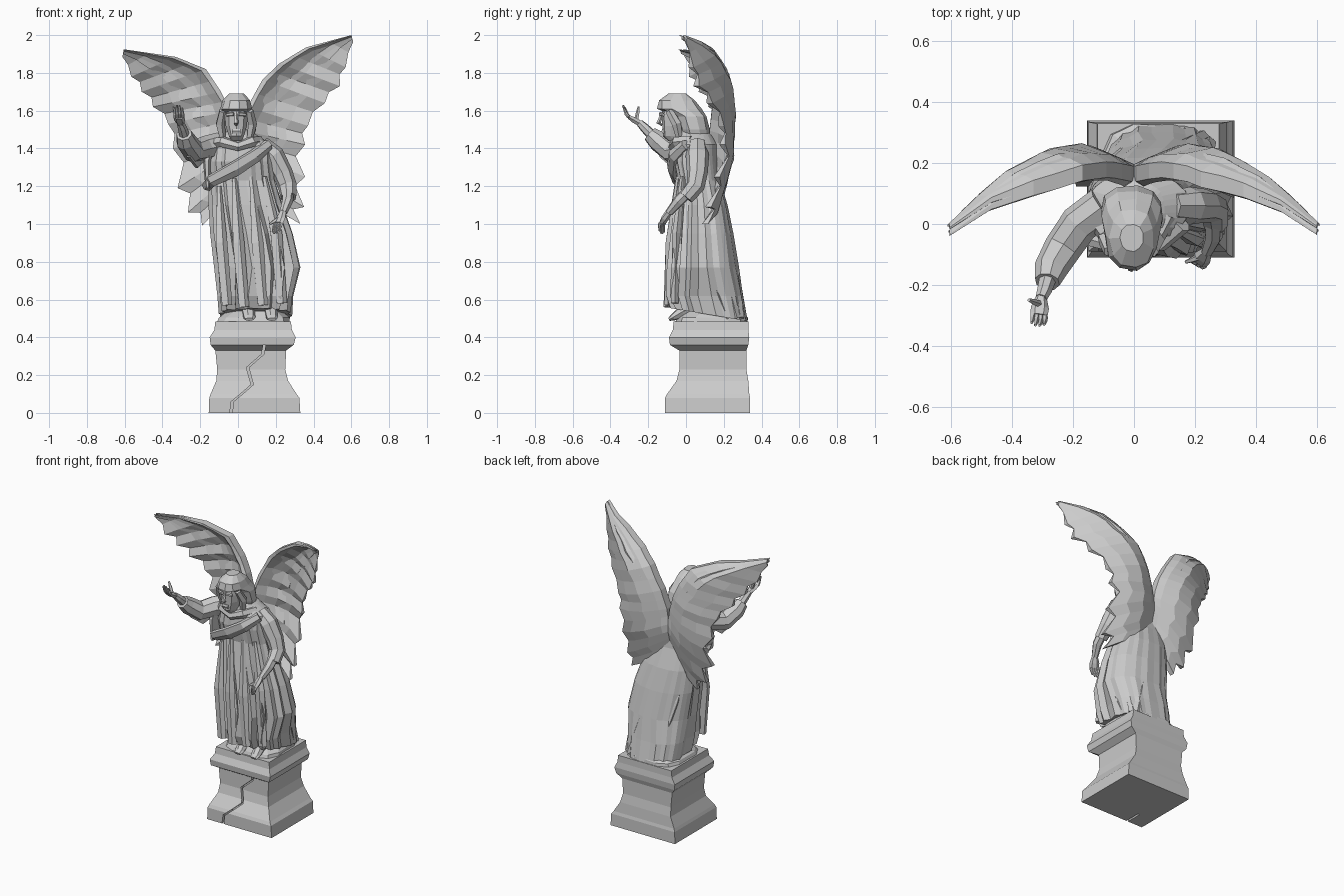
import bpy, bmesh, math, random
from mathutils import Vector

random.seed(4)


def loft(name, rings, caps=True):
    """Skin a list of equal-length closed rings into a flat-shaded object."""
    bm = bmesh.new()
    rows = [[bm.verts.new(p) for p in r] for r in rings]
    n = len(rows[0])
    for a, b in zip(rows, rows[1:]):
        for i in range(n):
            j = (i + 1) % n
            bm.faces.new((a[i], a[j], b[j], b[i]))
    if caps:
        bm.faces.new(rows[0][::-1])
        bm.faces.new(rows[-1])
    return finish(name, bm)


def finish(name, bm):
    bmesh.ops.recalc_face_normals(bm, faces=bm.faces)
    me = bpy.data.meshes.new(name)
    bm.to_mesh(me)
    bm.free()
    ob = bpy.data.objects.new(name, me)
    bpy.context.collection.objects.link(ob)
    return ob


def rect(x0, x1, y0, y1, z):
    return [(x0, y0, z), (x1, y0, z), (x1, y1, z), (x0, y1, z)]


def oval(x0, x1, y0, y1, z, n=12, pleat=0.0, tilt=0.0, jit=0.0, box=.85):
    """Boxy oval ring; pleats pinch every other point, mostly at the front."""
    pts = []
    for i in range(n):
        a = 2 * math.pi * (i + .5) / n
        c, s = math.cos(a), math.sin(a)
        front = max(0.2, min(1, .5 - s))
        k = 1 - pleat * front * (i % 2) * (1.3 if i % 3 else .6) + random.uniform(-jit, jit)
        c, s = math.copysign(abs(c) ** box, c) * k, math.copysign(abs(s) ** box, s) * k
        pts.append(((x0 + x1) / 2 + c * (x1 - x0) / 2, (y0 + y1) / 2 + s * (y1 - y0) / 2, z - tilt * s))
    return pts


def tube(name, pts, radii, n=7, up=(1, 0, 0)):
    """Limb or fold: radii are numbers or (along up, across) pairs."""
    pts = [Vector(p) for p in pts]
    u, rings = Vector(up), []
    for i, p in enumerate(pts):
        t = (pts[min(i + 1, len(pts) - 1)] - pts[max(i - 1, 0)]).normalized()
        u = (u - t * u.dot(t)).normalized()
        v = t.cross(u)
        r = radii[i] if isinstance(radii[i], tuple) else (radii[i], radii[i])
        rings.append([p + u * r[0] * math.cos(2 * math.pi * k / n) + v * r[1] * math.sin(2 * math.pi * k / n)
                      for k in range(n)])
    return loft(name, rings)


# pedestal with moulded base and cornice
pedestal = loft("pedestal", [rect(*r) for r in (
    (-.155, .33, -.11, .34, 0), (-.152, .325, -.11, .34, .08), (-.145, .31, -.10, .335, .1),
    (-.115, .265, -.05, .33, .17), (-.11, .25, -.035, .32, .23), (-.12, .255, -.035, .32, .33),
    (-.145, .295, -.085, .33, .36), (-.15, .305, -.09, .335, .4), (-.125, .285, -.07, .33, .44),
    (-.12, .28, -.065, .33, .485))])

# crack cut into the pedestal front
path = [(.14, .36), (.13, .31), (.05, .24), (.075, .15), (.03, .11), (-.03, .06), (-.04, -.02)]
outline = [(x - .006, z) for x, z in path] + [(x + .007, z) for x, z in path[::-1]]
crack = loft("crack_cutter", [[(x, y, z) for x, z in outline] for y in (-.2, 0)])
crack.hide_render = True
mod = pedestal.modifiers.new("crack", 'BOOLEAN')
mod.object, mod.operation, mod.solver = crack, 'DIFFERENCE', 'EXACT'
bpy.context.view_layer.objects.active = pedestal
bpy.ops.object.modifier_apply(modifier=mod.name)
bpy.data.objects.remove(crack)

# rough rock under the feet
loft("rock_base", [oval(-.12, .28, -.065, .33, .46, 12, jit=.02, box=.5),
                   oval(-.1, .27, -.05, .325, .505, 12, jit=.04, box=.6),
                   oval(-.06, .24, -.02, .3, .54, 12, jit=.04)])

# pleated robe
robe = [(-.10, .285, -.085, .33, .52, .14), (-.11, .295, -.11, .305, .62, .15), (-.125, .33, -.105, .28, .77, .14),
        (-.145, .29, -.085, .25, .95, .12), (-.155, .235, -.065, .22, 1.1, .1), (-.155, .195, -.045, .18, 1.23, .06),
        (-.16, .185, -.065, .17, 1.33, .05), (-.15, .18, -.055, .165, 1.42, .03), (-.09, .1, -.045, .14, 1.47, 0),
        (-.05, .035, -.05, .07, 1.51, 0)]
loft("robe", [oval(*r[:5], n=36, pleat=r[5], tilt=.035 if k == 0 else 0, jit=.015, box=.7 if k < 2 else .85)
              for k, r in enumerate(robe)])

# long raised folds down the front, side and back
for a, m, b in (((-.1, -.03, 1.2), (-.09, -.075, .9), (-.06, -.085, .57)),
                ((-.02, -.045, 1.24), (0, -.085, .9), (.03, -.1, .56)),
                ((.07, -.04, 1.25), (.1, -.085, .9), (.13, -.095, .57)),
                ((.14, -.02, 1.25), (.2, -.05, .95), (.23, -.06, .58)),
                ((.17, .08, 1.2), (.275, .1, .8), (.24, .22, .5)),
                ((-.04, .15, 1.2), (.1, .235, .9), (.22, .29, .5)),
                ((.1, .14, 1.2), (.22, .18, .85), (.24, .27, .5)),
                ((-.1, .12, 1.2), (-.06, .2, .9), (.04, .29, .5))):
    tube("robe_fold", [a, m, b], [.012, (.034, .024), (.03, .02)], 5)

# crossing sash, neckline and hanging mantle
tube("sash", [(-.165, .03, 1.2), (-.14, -.05, 1.23), (-.02, -.075, 1.29), (.09, -.065, 1.36), (.16, .0, 1.42)],
     [(.025, .03), (.025, .035), (.022, .045), (.025, .04), (.03, .03)], 6, (0, 1, 0))
tube("neckline", [(-.13, .02, 1.43), (-.08, -.05, 1.435), (0, -.07, 1.41), (.07, -.05, 1.435), (.11, .03, 1.44)],
     [.03, .03, .025, .03, .03], 6, (0, 1, 0))
tube("mantle", [(-.15, .02, 1.43), (-.165, -.01, 1.33), (-.16, -.015, 1.19)],
     [(.03, .05), (.02, .055), (.012, .045)], 6)

# head, hair hood and face
loft("head", [oval(*r, n=10) for r in (
    (-.035, .02, -.095, 0, 1.44), (-.05, .033, -.122, 0, 1.465), (-.068, .05, -.125, .02, 1.52),
    (-.072, .054, -.13, .03, 1.57), (-.07, .052, -.125, .03, 1.62))])
loft("hair", [oval(*r, n=11, jit=.04) for r in (
    (-.085, .075, -.01, .12, 1.43), (-.11, .095, -.035, .125, 1.5), (-.105, .09, -.06, .11, 1.57),
    (-.095, .08, -.155, .085, 1.61), (-.08, .065, -.145, .05, 1.655), (-.045, .03, -.09, .0, 1.692))])
tube("nose", [(-.01, -.128, 1.58), (-.01, -.145, 1.535), (-.01, -.125, 1.525)], [.008, .013, .008], 5)
for r in (.034, -.034):
    tube("brow", [(-.01 + r * .4, -.135, 1.583), (-.01 + r * 1.5, -.12, 1.578)], [.012, .009], 5, (0, 1, 0))
    tube("side_lock", [(-.01 + r * 2.1, -.09, 1.6), (-.01 + r * 2.5, -.05, 1.53), (-.01 + r * 2, -.03, 1.43)],
         [.02, .026, .015], 5)
tube("mouth", [(-.032, -.12, 1.492), (.012, -.12, 1.492)], [(.01, .014)] * 2, 6, (0, 1, 0))


def hand(name, wrist, knuckle, across, reach, curl, thumb):
    """Palm, four fingers spread along `across`, and a thumb."""
    w, k, ac, re, cu = map(Vector, (wrist, knuckle, across, reach, curl))
    tube(name + "_palm", [w, w.lerp(k, .6), k], [(.018, .018), (.03, .017), (.028, .012)], 6, ac)
    for i in range(4):
        b = k + ac * (i - 1.5) * .015
        s = (.85, 1, .95, .75)[i]
        tube(name + "_finger", [b, b + re * .55 * s, b + (re + cu) * s], [.0095, .0085, .005], 5, ac)
    t = w.lerp(k, .4)
    tube(name + "_thumb", [t, t.lerp(Vector(thumb), .6), thumb], [.012, .01, .006], 5, ac)


# raised arm
tube("raised_sleeve", [(-.1, .06, 1.42), (-.18, 0, 1.4), (-.235, -.08, 1.385), (-.275, -.15, 1.44), (-.285, -.19, 1.475)],
     [.065, .065, .062, .055, .042], 8, (0, 0, 1))
tube("sleeve_drape", [(-.17, .0, 1.38), (-.22, -.07, 1.33), (-.26, -.13, 1.37)], [(.03, .02), (.04, .015), (.02, .015)], 5, (0, 0, 1))
tube("raised_forearm", [(-.275, -.15, 1.44), (-.295, -.22, 1.51), (-.305, -.245, 1.535)], [.032, .025, .02], 7)
hand("raised_hand", (-.305, -.24, 1.53), (-.312, -.3, 1.565), (.9, -.2, .1), (-.002, -.03, .035), (-.003, -.004, .03),
     (-.345, -.25, 1.62))

# lowered arm
tube("lowered_sleeve", [(.12, .06, 1.42), (.185, .06, 1.36), (.235, .06, 1.27), (.262, .05, 1.2), (.268, .0, 1.14)],
     [.05, .062, .055, .05, .042], 8)
tube("lowered_forearm", [(.265, .04, 1.2), (.262, -.04, 1.12), (.24, -.09, 1.06)], [.034, .03, .021], 7)
hand("lowered_hand", (.24, -.09, 1.065), (.215, -.125, 1.005), (.75, -.5, 0), (-.012, -.012, -.03), (-.006, .008, -.028),
     (.17, -.125, 1.0))

# bare feet
for x in (.055, .175):
    tube("foot", [(x, .05, .56), (x, -.02, .535), (x + .005, -.07, .505), (x + .005, -.09, .495)],
         [.04, .035, (.032, .018), (.024, .009)], 7)


def wing_y(x, z):
    """Depth of the wing's back: bulges behind the body, curls forward at the tip."""
    k = [(0, .19), (.08, .24), (.17, .266), (.28, .248), (.42, .175), (.52, .09), (.62, -.01)]
    x = min(abs(x), .619)
    for (a, p), (b, q) in zip(k, k[1:]):
        if a <= x <= b:
            return p + (q - p) * (x - a) / (b - a) - .3 * max(0, 1.35 - z)


def wing(name, side, lead, tips, reach=1.0, dy=0.0, thick=.055):
    """Shell from leading edge (rolled forward) to zigzag feather tips, ridged along each feather."""
    lead, tips = [Vector(p) for p in lead], [Vector(p) for p in tips]
    cols = []
    for i, (l, t) in enumerate(zip(lead, tips)):
        cols.append((l, l.lerp(t, reach), 1))
        if i + 1 < len(lead):
            l2, t2 = l.lerp(lead[i + 1], .5), t.lerp(tips[i + 1], .55)
            cols.append((l2, l2.lerp(t2, reach * (.86 if i < 4 else .93)), 0))
    bm = bmesh.new()
    back, front = [], []
    rows = (0, .12, .4, .72, 1)
    for l, t, ridge in cols:
        cb, cf = [], []
        thin = 1 - .8 * max(0, (l.x - .3) / .3)
        for r in rows:
            p = l.lerp(t, r)
            th = (.03 if r == 0 else thick * (1 - r) + .012) * thin
            roll = .085 * min(1, l.x / .2) * thin * max(0, 1 - r / .38) ** 1.3
            y = wing_y(p.x, p.y) + dy - roll
            cb.append(bm.verts.new((side * p.x, y - (0 if ridge else .006 * r), p.y)))
            cf.append(bm.verts.new((side * p.x, y - th - (.02 * r * thin if ridge else 0), p.y)))
        back.append(cb)
        front.append(cf)
    n, m = len(cols), len(rows)
    for g in (back, front):
        for i in range(n - 1):
            for j in range(m - 1):
                bm.faces.new((g[i][j], g[i + 1][j], g[i + 1][j + 1], g[i][j + 1]))
    for i in range(n - 1):
        for j in (0, m - 1):
            bm.faces.new((back[i][j], back[i + 1][j], front[i + 1][j], front[i][j]))
    for j in range(m - 1):
        for i in (0, n - 1):
            bm.faces.new((back[i][j], back[i][j + 1], front[i][j + 1], front[i][j]))
    return finish(name, bm)


# wings: (x, z) of leading edge and feather tips, each with a shorter covert layer in front
root = [(.01, 1.14), (-.004, 1.2), (-.004, 1.3), (-.004, 1.4), (.01, 1.5)]
wings = {
    "left": (-1, root + [(.04, 1.6), (.09, 1.7), (.17, 1.82), (.33, 1.885), (.605, 1.925)],
             [(.12, 1.1), (.19, .99), (.265, 1.06), (.32, 1.19), (.345, 1.4), (.37, 1.53), (.45, 1.62), (.51, 1.7),
              (.565, 1.78), (.612, 1.885)]),
    "right": (1, root + [(.05, 1.62), (.13, 1.765), (.22, 1.85), (.36, 1.935), (.6, 2.0)],
              [(.14, 1.12), (.33, 1.0), (.35, 1.09), (.355, 1.25), (.355, 1.42), (.37, 1.52), (.46, 1.64), (.54, 1.73),
               (.57, 1.83), (.61, 1.965)])}
for label, (side, lead, tips) in wings.items():
    wing(label + "_wing", side, lead, tips)
    wing(label + "_wing_coverts", side, lead[2:], tips[2:], .6, -.022, .055)
